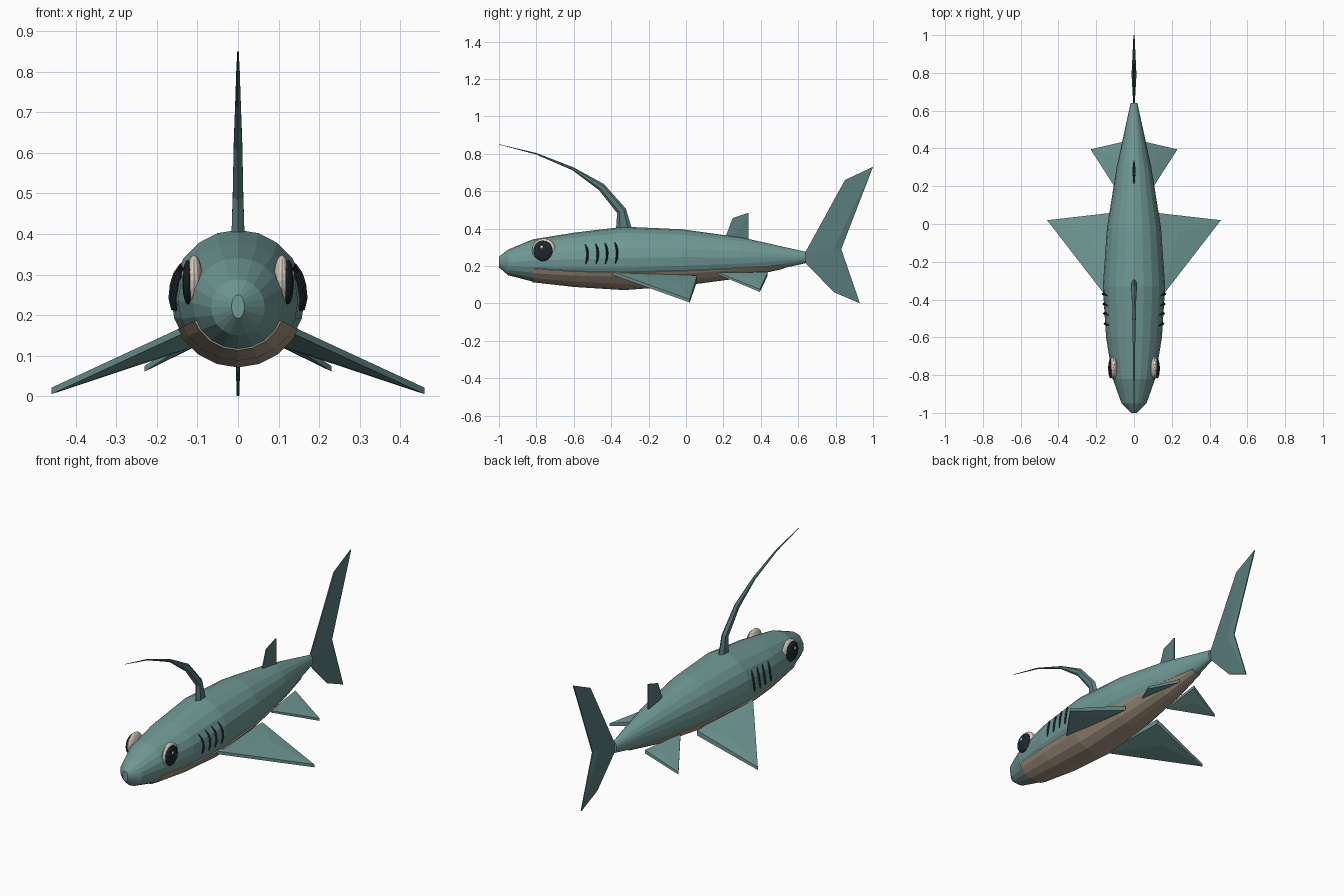
import bpy, bmesh
from math import sin, cos, pi, radians
from mathutils import Vector

if "Cube" in bpy.data.objects:
    bpy.data.objects.remove(bpy.data.objects["Cube"])


def mat(name, rgb):
    m = bpy.data.materials.new(name)
    m.diffuse_color = (*rgb, 1)
    m.use_nodes = True
    m.node_tree.nodes["Principled BSDF"].inputs["Base Color"].default_value = m.diffuse_color
    return m


TEAL = mat("teal", (0.16, 0.32, 0.30))
DARK_TEAL = mat("dark_teal", (0.10, 0.20, 0.20))
TAN = mat("tan", (0.38, 0.30, 0.22))
CREAM = mat("cream", (0.72, 0.63, 0.54))
BLACK = mat("black", (0.012, 0.02, 0.026))


def finish(name, bm, material):
    bmesh.ops.recalc_face_normals(bm, faces=bm.faces)
    me = bpy.data.meshes.new(name)
    bm.to_mesh(me)
    bm.free()
    me.materials.append(material)
    ob = bpy.data.objects.new(name, me)
    bpy.context.collection.objects.link(ob)
    return ob


def loft(name, rings, material):
    """Skin a list of equal-length closed rings and cap both ends."""
    bm = bmesh.new()
    vs = [[bm.verts.new(p) for p in r] for r in rings]
    n = len(rings[0])
    for a, b in zip(vs, vs[1:]):
        for i in range(n):
            j = (i + 1) % n
            bm.faces.new((a[i], a[j], b[j], b[i]))
    bm.faces.new(vs[0])
    bm.faces.new(vs[-1])
    return finish(name, bm, material)


# Body stations: y, bottom z, top z, half width
BODY = [(-1.0, 0.192, 0.25, 0.016), (-0.95, 0.15, 0.288, 0.066),
        (-0.82, 0.117, 0.342, 0.112), (-0.6, 0.092, 0.378, 0.148),
        (-0.33, 0.075, 0.41, 0.165), (-0.02, 0.098, 0.396, 0.143),
        (0.3, 0.14, 0.352, 0.092), (0.64, 0.215, 0.276, 0.018)]


def station(y):
    for a, b in zip(BODY, BODY[1:]):
        if y <= b[0]:
            t = (y - a[0]) / (b[0] - a[0])
            return [p + (q - p) * t for p, q in zip(a, b)]


def skin(y, ang, off=0.0):
    """Point on the body at y; angle measured from the belly line."""
    _, lo, hi, w = station(y)
    return Vector(((w + off) * sin(ang), y,
                   (lo + hi) / 2 - ((hi - lo) / 2 + off) * cos(ang)))


loft("body", [[skin(s[0], 2 * pi * i / 20) for i in range(20)] for s in BODY], TEAL)

# Pale belly shell hugging the underside
belly = []
for y, deg in [(-0.82, 68), (-0.6, 64), (-0.33, 63), (-0.02, 61), (0.3, 58), (0.52, 40)]:
    angs = [radians(max(-deg, min(deg, 18 * i))) for i in range(-4, 5)]
    belly.append([skin(y, a, 0.004) for a in angs] +
                 [skin(y, a, -0.012) for a in reversed(angs)])
loft("belly", belly, TAN)


# Upright fins: thin rim with a thicker ridge point inside
def upright_fin(name, outline, ridge, rim, thick):
    bm = bmesh.new()
    sides = []
    for s in (-1, 1):
        ring = [bm.verts.new((s * rim, y, z)) for y, z in outline]
        mid = bm.verts.new((s * thick, *ridge))
        for i in range(len(ring)):
            bm.faces.new((ring[i - 1], ring[i], mid))
        sides.append(ring)
    a, b = sides
    for i in range(len(a)):
        bm.faces.new((a[i - 1], a[i], b[i], b[i - 1]))
    return finish(name, bm, DARK_TEAL)


upright_fin("tail_fin", [(0.62, 0.27), (0.64, 0.277), (0.85, 0.66), (1.0, 0.73),
                         (0.83, 0.29), (0.93, 0.0), (0.79, 0.06), (0.64, 0.215)],
            (0.79, 0.29), 0.003, 0.013)
upright_fin("rear_dorsal_fin", [(0.21, 0.34), (0.215, 0.365), (0.25, 0.457),
                                (0.335, 0.485), (0.335, 0.33)],
            (0.285, 0.39), 0.003, 0.009)

# Long forward-curving dorsal spine: y, z, half thickness, half width
spine = []
path = [(-0.33, 0.385, 0.045, 0.019), (-0.345, 0.495, 0.026, 0.015),
        (-0.452, 0.622, 0.021, 0.012), (-0.605, 0.72, 0.008, 0.008),
        (-0.8, 0.8, 0.004, 0.005), (-0.999, 0.85, 0.001, 0.002)]
for i, (y, z, t, w) in enumerate(path):
    p, q = path[max(i - 1, 0)], path[min(i + 1, len(path) - 1)]
    d = Vector((0, q[0] - p[0], q[1] - p[1])).normalized()
    n = Vector((0, 1, 0)) if i == 0 else Vector((0, d.z, -d.y))
    spine.append([Vector((0, y, z)) + n * t * cos(k * pi / 3) + Vector((w * sin(k * pi / 3), 0, 0))
                  for k in range(6)])
loft("dorsal_spine", spine, DARK_TEAL)


# Paired fins: wedge from lead root, tip and trail root with a domed top
def side_fin(name, s, lead, tip, trail, root_t, tip_t):
    bm = bmesh.new()
    pts = [Vector(p) for p in (lead, tip, trail)]
    mid = pts[0] * 0.2 + pts[1] * 0.35 + pts[2] * 0.45
    half = (root_t * 0.6, tip_t, root_t)
    rings = []
    for d in (1, -1):
        ring = [bm.verts.new((s * p.x, p.y, p.z + d * h)) for p, h in zip(pts, half)]
        c = bm.verts.new((s * mid.x, mid.y, mid.z + d * root_t * 1.15))
        for i in range(3):
            bm.faces.new((ring[i - 1], ring[i], c))
        rings.append(ring)
    a, b = rings
    for i in range(3):
        bm.faces.new((a[i - 1], a[i], b[i], b[i - 1]))
    return finish(name, bm, TEAL)


def ellipsoid(name, loc, radii, material):
    bm = bmesh.new()
    bmesh.ops.create_uvsphere(bm, u_segments=16, v_segments=10, radius=1)
    for v in bm.verts:
        v.co = Vector([c * r for c, r in zip(v.co, radii)]) + Vector(loc)
    return finish(name, bm, material)


for side, s in (("left", 1), ("right", -1)):
    side_fin(side + "_pectoral_fin", s, (0.135, -0.40, 0.163), (0.46, 0.02, 0.013),
             (0.11, 0.06, 0.135), 0.014, 0.008)
    side_fin(side + "_pelvic_fin", s, (0.085, 0.17, 0.16), (0.23, 0.395, 0.068),
             (0.05, 0.437, 0.158), 0.009, 0.007)
    # Eyes
    ellipsoid(side + "_eye", (s * 0.108, -0.76, 0.285), (0.021, 0.063, 0.063), CREAM)
    ellipsoid(side + "_pupil", (s * 0.123, -0.765, 0.281), (0.014, 0.052, 0.055), BLACK)
    ellipsoid(side + "_eye_glint", (s * 0.135, -0.772, 0.301), (0.004, 0.008, 0.009), CREAM)
    # Gill slits: thin tubes following the flank
    for k, y in enumerate((-0.53, -0.475, -0.425, -0.372)):
        rings = []
        for a, r, dy in ((80, 0.002, -0.006), (90, 0.006, 0.002), (102, 0.006, 0.004),
                         (112, 0.006, 0), (121, 0.002, -0.008)):
            c = skin(y + dy, s * radians(a), 0.003)
            rings.append([c + Vector((r * cos(j * pi / 2), r * sin(j * pi / 2), 0))
                          for j in range(4)])
        loft(f"{side}_gill_{k + 1}", rings, BLACK)
